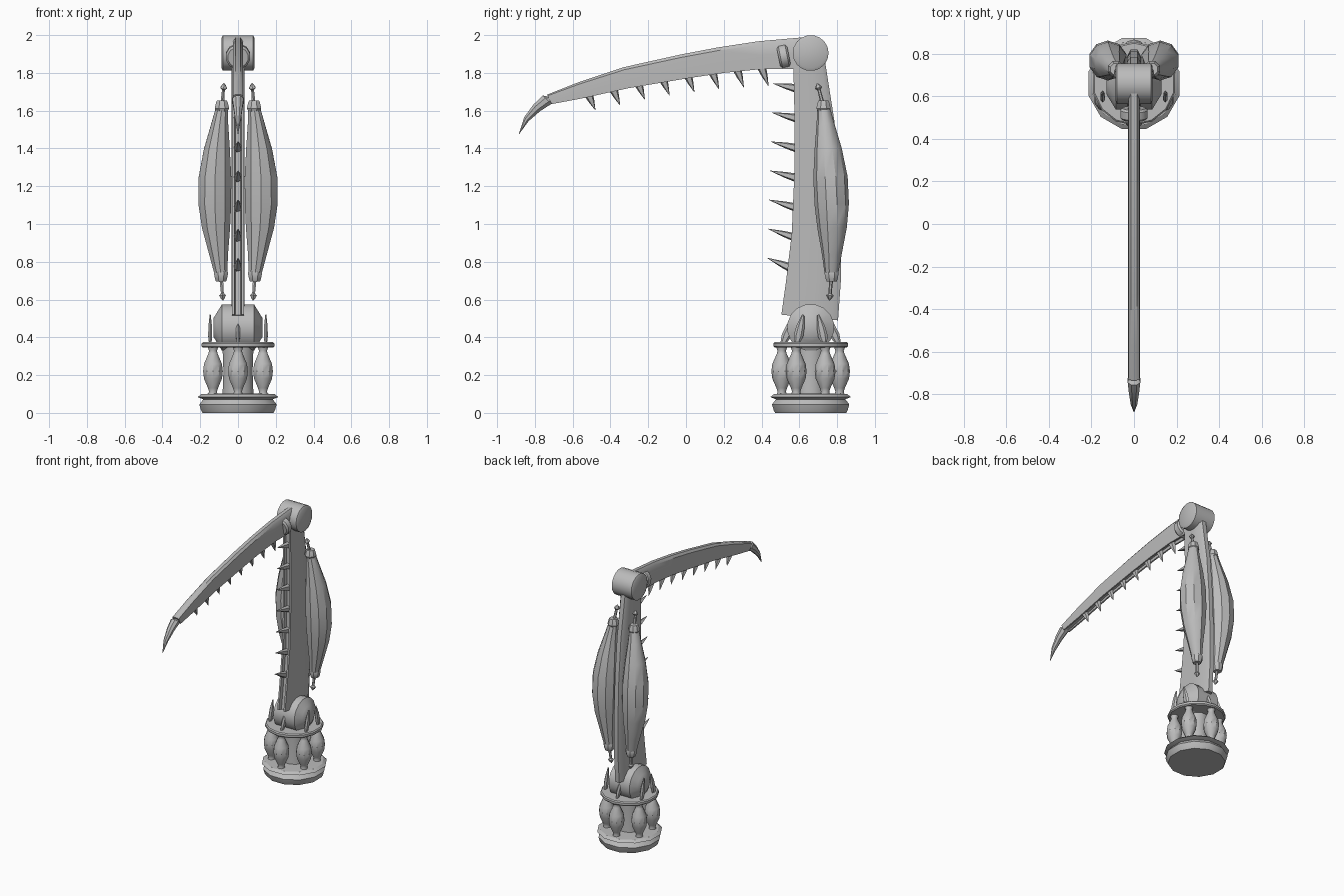
import bpy, bmesh, math
from mathutils import Vector

if "Cube" in bpy.data.objects:
    bpy.data.objects.remove(bpy.data.objects["Cube"])

GREY = (0.5, 0.5, 0.5, 1)
mat = bpy.data.materials.new("plain grey")
mat.use_nodes = True
mat.diffuse_color = GREY
mat.node_tree.nodes["Principled BSDF"].inputs["Base Color"].default_value = GREY
CY = 0.66  # depth of the column axis


def skin(name, rings, angle=35):
    """Close a list of equal point loops into one solid."""
    bm = bmesh.new()
    loops = [[bm.verts.new(p) for p in ring] for ring in rings]
    n = len(loops[0])
    for a, b in zip(loops, loops[1:]):
        for i in range(n):
            j = (i + 1) % n
            bm.faces.new((a[i], a[j], b[j], b[i]))
    bm.faces.new(loops[0][::-1])
    bm.faces.new(loops[-1])
    bmesh.ops.recalc_face_normals(bm, faces=bm.faces)
    mesh = bpy.data.meshes.new(name)
    bm.to_mesh(mesh)
    bm.free()
    mesh.materials.append(mat)
    ob = bpy.data.objects.new(name, mesh)
    bpy.context.collection.objects.link(ob)
    bpy.ops.object.select_all(action='DESELECT')
    ob.select_set(True)
    bpy.context.view_layer.objects.active = ob
    bpy.ops.object.shade_smooth_by_angle(angle=math.radians(angle))
    return ob


def tube(name, points, radii, sides=10, flat=1.0, angle=35):
    """Round solid along points; flat squeezes it sideways."""
    pts = [Vector(p) for p in points]
    axis = (pts[-1] - pts[0]).normalized()
    ref = Vector((0, 0, 1)) if abs(axis.x) > 0.9 else Vector((1, 0, 0))
    u = (ref - axis * ref.dot(axis)).normalized()
    v = axis.cross(u)
    turn = [math.tau * (i + 0.5) / sides for i in range(sides)]
    return skin(name, [[p + r * (u * math.cos(t) * flat + v * math.sin(t)) for t in turn]
                       for p, r in zip(pts, radii)], angle)


def spindle(name, a, b, profile, sides=10, flat=1.0, bow=(0, 0, 0)):
    """Straight or bowed spindle; profile holds (fraction, radius)."""
    a, b, bow = Vector(a), Vector(b), Vector(bow)
    pts = [a.lerp(b, t) + bow * math.sin(math.pi * t) for t, r in profile]
    return tube(name, pts, [r for t, r in profile], sides, flat)


def upright(name, profile, sides):
    return tube(name, [(0, CY, z) for z, r in profile], [r for z, r in profile], sides)


def barrel(name, z, profile, sides):
    return tube(name, [(x, CY, z) for x, r in profile], [r for x, r in profile], sides)


def blade(name, edges, w, groove):
    """Limb between a spiny edge and a back edge, grooved on the spiny side."""
    rings = []
    for y0, z0, y1, z1 in edges:
        a, b = Vector((0, y0, z0)), Vector((0, y1, z1))
        half = [(0, 1), (0.5, 1.05), (0.88, 1), (1, 0.5)]
        sec = [(groove, 0.45), (0, 0.6)] + half
        sec += [(t, -s) for t, s in reversed(sec)]
        rings.append([a.lerp(b, t) + Vector((s * w, 0, 0)) for t, s in sec])
    return skin(name, rings)


def spike(name, root, tip):
    spindle(name, root, tip, [(0, 0.024), (0.4, 0.017), (1, 0.001)], 5)


# Base discs, core and upper collar
upright("base_disc", [(0, 0.195), (0.015, 0.203), (0.045, 0.212), (0.072, 0.19)], 12)
upright("base_rim", [(0.068, 0.18), (0.084, 0.221), (0.1, 0.2), (0.102, 0.15)], 12)
upright("base_core", [(0.09, 0.085), (0.22, 0.08), (0.35, 0.085)], 12)
upright("collar_disc", [(0.345, 0.19), (0.352, 0.197), (0.368, 0.197), (0.375, 0.19)], 14)

# Six short muscles and six thin leaves around the base
for i in range(6):
    t = math.tau * i / 6
    dx, dy = math.sin(t), -math.cos(t)
    spindle(f"base_muscle_{i + 1}",
            (dx * 0.153, CY + dy * 0.153, 0.09), (dx * 0.153, CY + dy * 0.153, 0.35),
            [(0, 0.028), (0.09, 0.022), (0.16, 0.028), (0.35, 0.05), (0.5, 0.055),
             (0.65, 0.05), (0.86, 0.026), (0.92, 0.022), (1, 0.03)])
    spindle(f"collar_leaf_{i + 1}",
            (dx * 0.17, CY + dy * 0.15, 0.36), (dx * 0.17, CY + dy * 0.08, 0.52),
            [(0, 0.012), (0.3, 0.025), (0.6, 0.022), (1, 0.006)], 6, 0.5)

# Lower joint with side bolts
barrel("lower_joint", 0.452, [(-0.13, 0.05), (-0.115, 0.075), (-0.085, 0.125),
                              (0.085, 0.125), (0.115, 0.075), (0.13, 0.05)], 16)

# Column and its spines
blade("column", [(0.505, 0.52, 0.805, 0.49), (0.53, 0.7, 0.82, 0.7),
                 (0.56, 0.95, 0.82, 0.95), (0.573, 1.25, 0.81, 1.25),
                 (0.575, 1.55, 0.785, 1.55), (0.567, 1.9, 0.73, 1.9)], 0.032, 0.08)
for i in range(7):
    z = 0.77 + 0.158 * i
    y = min(0.585, 0.55 + 0.03 * i)
    spike(f"column_spine_{i + 1}", (0, y, z), (0, 0.43 + 0.005 * i, z + 0.05 - 0.004 * i))

# Long paired muscles with caps and tendons
for side, s in (("left", 1), ("right", -1)):
    low, high = Vector((s * 0.09, 0.77, 0.73)), Vector((s * 0.085, 0.728, 1.62))
    spindle(f"{side}_long_muscle", low, high,
            [(0, 0.035), (0.12, 0.052), (0.28, 0.078), (0.42, 0.091), (0.58, 0.091),
             (0.75, 0.072), (0.9, 0.047), (1, 0.033)], 10, 1.0, (s * 0.036, 0.02, 0))
    cap = [(0, 0.028), (0.2, 0.034), (0.65, 0.041), (1, 0.03)]
    spindle(f"{side}_lower_cap", low + Vector((0, 0.002, -0.035)), low + Vector((0, 0, 0.035)), cap, 8)
    spindle(f"{side}_upper_cap", high + Vector((0, 0, 0.035)), high + Vector((0, 0, -0.03)), cap, 8)
    tendon = [(0, 0.012), (0.55, 0.009), (0.72, 0.009), (0.8, 0.02), (0.9, 0.013), (1, 0.002)]
    spindle(f"{side}_lower_tendon", low, (s * 0.08, 0.76, 0.595), tendon, 6)
    spindle(f"{side}_upper_tendon", high, (s * 0.074, 0.695, 1.745), tendon, 6)

# Upper joint and collar of the arm
barrel("upper_joint", 1.905, [(-0.088, 0.08), (-0.08, 0.095), (0.08, 0.095), (0.088, 0.08)], 18)
tube("arm_collar", [(0, 0.545, 1.893), (0, 0.535, 1.891), (0, 0.5, 1.884), (0, 0.49, 1.882)],
     [0.055, 0.066, 0.066, 0.055], 12)

# Arm and its spines
blade("arm", [(0.62, 1.82, 0.64, 1.99), (0.4, 1.82, 0.38, 1.967), (0.2, 1.8, 0.17, 1.935),
              (0, 1.77, -0.03, 1.897), (-0.3, 1.72, -0.33, 1.83),
              (-0.55, 1.665, -0.57, 1.75), (-0.71, 1.635, -0.735, 1.685)], 0.026, 0.12)
roots = [1.685, 1.712, 1.745, 1.768, 1.788, 1.805, 1.818, 1.825]
for i, z in enumerate(roots):
    y = -0.515 + 0.131 * i
    spike(f"arm_spine_{i + 1}", (0, y, z), (0, y + 0.035, z - 0.082 - 0.002 * i))

# Hooked claw
tube("claw", [(0, -0.70, 1.662), (0, -0.735, 1.658), (0, -0.79, 1.615),
              (0, -0.845, 1.555), (0, -0.885, 1.475)],
     [0.012, 0.034, 0.027, 0.017, 0.001], 8, 0.95)
